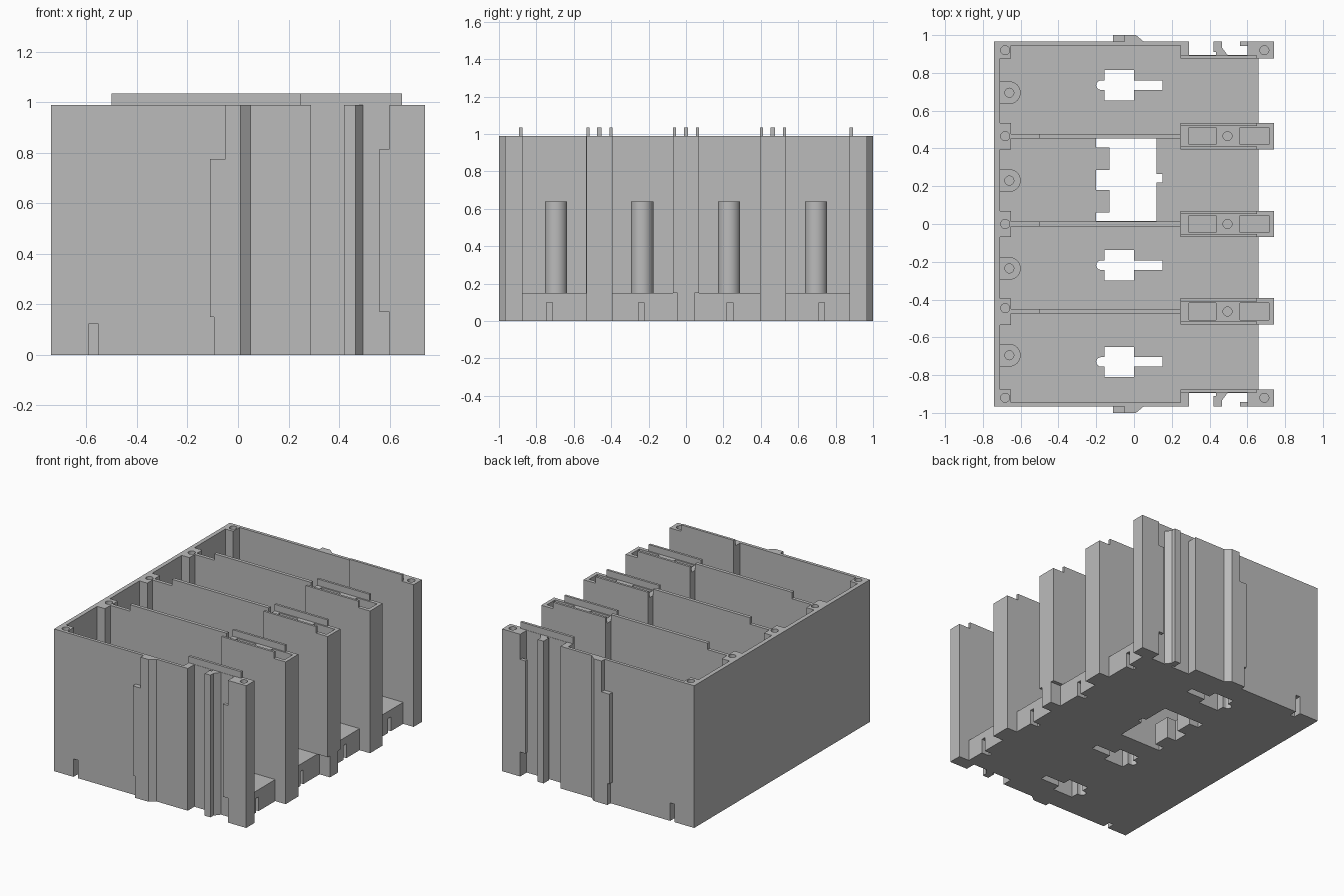
import bpy, bmesh, math

if "Cube" in bpy.data.objects:
    bpy.data.objects.remove(bpy.data.objects["Cube"])

H, FLOOR, RIM = 0.99, 0.15, 1.035
plastic = bpy.data.materials.new("grey_plastic")
plastic.diffuse_color = (0.5, 0.5, 0.5, 1)
plastic.use_nodes = True
plastic.node_tree.nodes["Principled BSDF"].inputs["Base Color"].default_value = plastic.diffuse_color


def prism(name, pts, z0, z1, my=1):
    """Extrude an xy outline from z0 to z1, optionally mirrored in y."""
    bm = bmesh.new()
    face = bm.faces.new([bm.verts.new((x, y * my, z0)) for x, y in pts])
    new = bmesh.ops.extrude_face_region(bm, geom=[face])["geom"]
    for v in new:
        if isinstance(v, bmesh.types.BMVert):
            v.co.z = z1
    bmesh.ops.recalc_face_normals(bm, faces=bm.faces)
    me = bpy.data.meshes.new(name)
    bm.to_mesh(me)
    bm.free()
    me.materials.append(plastic)
    ob = bpy.data.objects.new(name, me)
    bpy.context.collection.objects.link(ob)
    return ob


def rect(x0, x1, y0, y1):
    return [(x0, y0), (x1, y0), (x1, y1), (x0, y1)]


def box(name, x0, x1, y0, y1, z0, z1):
    return prism(name, rect(x0, x1, y0, y1), z0, z1)


def arc(cx, cy, r, a0, a1, n):
    return [(cx + r * math.cos(math.radians(a0 + (a1 - a0) * i / n)),
             cy + r * math.sin(math.radians(a0 + (a1 - a0) * i / n))) for i in range(n + 1)]


def hole(x, y, z0, z1):
    return prism("cutter", arc(x, y, 0.024, 0, 360, 20)[:-1], z0, z1)


def cut(ob, cutters):
    """Subtract the cutters, then delete them."""
    for c in cutters:
        m = ob.modifiers.new("cut", 'BOOLEAN')
        m.operation, m.solver, m.object = 'DIFFERENCE', 'EXACT', c
    bpy.context.view_layer.update()
    dg = bpy.context.evaluated_depsgraph_get()
    me = bpy.data.meshes.new_from_object(ob.evaluated_get(dg))
    ob.modifiers.clear()
    ob.data = me
    for c in cutters:
        bpy.data.objects.remove(c)


# Floor with rail slots, one large window and small slits
floor = prism("floor", [(-0.71, -0.945), (0.245, -0.945), (0.245, -0.875), (0.66, -0.875),
                        (0.66, 0.875), (0.245, 0.875), (0.245, 0.945), (-0.71, 0.945)], 0, FLOOR)
cutters = []
for y in (0.735, -0.218, -0.73):
    key = [(-0.155, y - 0.08), (0, y - 0.08), (0, y - 0.025), (0.15, y - 0.025),
           (0.15, y + 0.025), (0, y + 0.025), (0, y + 0.08), (-0.155, y + 0.08)]
    key += arc(-0.175, y, 0.025, 90, 270, 8)
    key.insert(8, (-0.155, y + 0.025))
    key.append((-0.155, y - 0.025))
    cutters.append(prism("cutter", key, -0.1, 0.3))
window = [(-0.2, 0.015), (0.12, 0.015), (0.12, 0.22), (0.15, 0.22), (0.15, 0.265), (0.12, 0.265),
          (0.12, 0.455), (-0.2, 0.455), (-0.2, 0.405), (-0.13, 0.405), (-0.13, 0.285), (-0.2, 0.285),
          (-0.2, 0.18), (-0.13, 0.18), (-0.13, 0.06), (-0.2, 0.06)]
cutters.append(prism("cutter", window, -0.1, 0.3))
for y in (-0.73, -0.24, 0.235, 0.725):
    cutters.append(box("cutter", 0.6, 0.8, y - 0.015, y + 0.015, -0.1, 0.1))
for s in (1, -1):
    cutters.append(prism("cutter", rect(-0.59, -0.555, 0.91, 1.1), -0.1, 0.125, s))
cut(floor, cutters)

# Back wall
box("back_wall", -0.74, -0.71, -0.945, 0.945, 0, H)

# Side walls with ribs, hooks and rims, mirrored
for s, side in ((1, "left"), (-1, "right")):
    wall = prism(side + "_wall", [
        (-0.74, 0.945), (0.245, 0.945), (0.245, 0.875), (0.74, 0.875), (0.74, 0.967), (0.6, 0.967),
        (0.6, 0.895), (0.29, 0.895), (0.29, 0.967), (-0.74, 0.967)], 0, H, s)
    cut(wall, [prism("cutter", rect(-0.59, -0.555, 0.91, 1.1), -0.1, 0.125, s),
               hole(0.69, 0.92 * s, 0.7, 1.2)])
    for x0, z0, z1 in ((-0.095, 0, FLOOR), (-0.11, FLOOR, 0.775), (-0.05, 0.775, H)):
        prism(side + "_outer_rib", [(x0, 0.967), (0.05, 0.967), (0.01, 1), (x0, 1)], z0, z1, s)
    prism(side + "_guide_rib", [(0.435, 0.895), (0.495, 0.895), (0.465, 0.935), (0.465, 0.967),
                                (0.42, 0.967), (0.42, 0.91), (0.435, 0.91)], 0, H, s)
    prism(side + "_hook", rect(0.56, 0.6, 0.943, 0.967), 0.17, 0.815, s)
    prism(side + "_rim", rect(0.245, 0.65, 0.875, 0.893), H, RIM, s)

# Screw posts along the back wall
for y, y0, y1 in ((0.92, 0.875, 0.945), (0.465, 0.395, 0.535), (0, -0.07, 0.07),
                  (-0.445, -0.535, -0.395), (-0.92, -0.945, -0.875)):
    post = box("screw_post", -0.71, -0.65, y0, y1, FLOOR, H)
    cut(post, [hole(-0.682, y, 0.7, 1.2)])

# Round bosses standing on the floor
for y in (-0.695, -0.235, 0.23, 0.695):
    boss = prism("round_boss", [(-0.71, y - 0.06)] + arc(-0.66, y, 0.06, -90, 90, 20)
                 + [(-0.71, y + 0.06)], FLOOR, 0.64)
    cut(boss, [hole(-0.66, y, 0.4, 0.8)])
    bpy.ops.object.select_all(action='DESELECT')
    boss.select_set(True)
    bpy.context.view_layer.objects.active = boss
    bpy.ops.object.shade_smooth_by_angle(angle=math.radians(30))

# Partitions ending in thick pocketed dividers
for y, foot in ((0.465, 0.07), (0, 0.045), (-0.463, 0.07)):
    box("partition", -0.65, 0.245, y - 0.012, y + 0.012, FLOOR, H)
    box("partition_rim", -0.5, 0.245, y - 0.012, y + 0.012, H, RIM)
    divider = box("divider", 0.245, 0.74, y - 0.07, y + 0.07, FLOOR, H)
    cut(divider, [box("cutter", 0.29, 0.435, y - 0.045, y + 0.045, 0.7, 1.2),
                  box("cutter", 0.56, 0.715, y - 0.045, y + 0.045, 0.7, 1.2),
                  hole(0.495, y, 0.7, 1.2)])
    box("divider_foot", 0.66, 0.74, y - foot, y + foot, 0, FLOOR)
    for s in (1, -1):
        prism("divider_rim", rect(0.245, 0.65, y + s * 0.054, y + s * 0.07), H, RIM)
